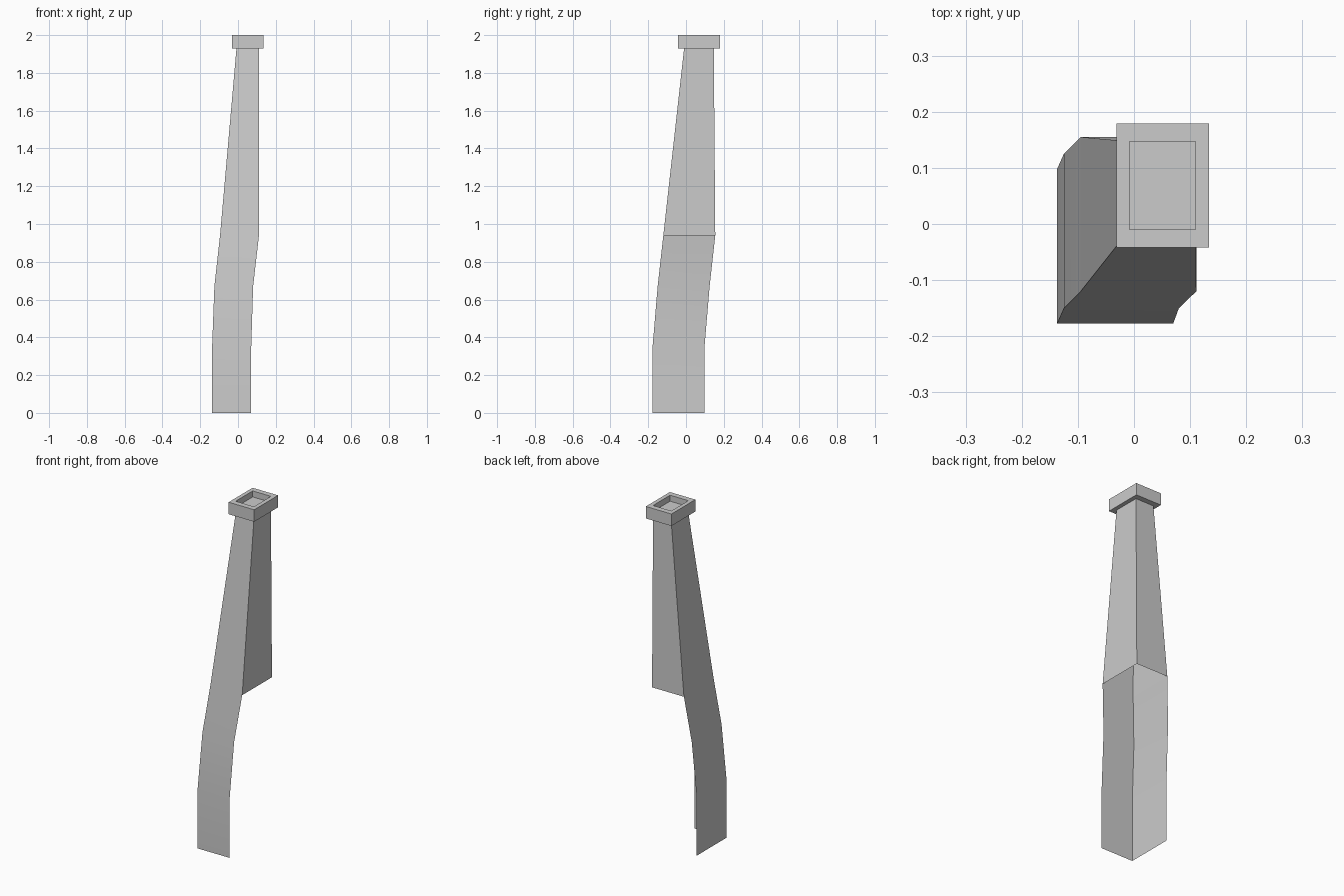
import bpy
import bmesh

cube = bpy.data.objects.get("Cube")
if cube:
    bpy.data.objects.remove(cube, do_unlink=True)

grey = bpy.data.materials.new("plain grey")
grey.use_nodes = True
colour = (0.6, 0.6, 0.6, 1)
grey.diffuse_color = colour
grey.node_tree.nodes["Principled BSDF"].inputs["Base Color"].default_value = colour


def loft(name, rings, sides=(0, 1, 2, 3), fill_last=False):
    """Join rectangles (x0, x1, y0, y1, z); sides are front, left, back, right."""
    bm = bmesh.new()
    loops = []
    for x0, x1, y0, y1, z in rings:
        corners = [(x0, y0), (x1, y0), (x1, y1), (x0, y1)]
        loops.append([bm.verts.new((x, y, z)) for x, y in corners])
    for low, high in zip(loops, loops[1:]):
        for i in sides:
            j = (i + 1) % 4
            bm.faces.new((low[i], low[j], high[j], high[i]))
    if fill_last:
        bm.faces.new(loops[-1])
    loose = [v for v in bm.verts if not v.link_faces]
    bmesh.ops.delete(bm, geom=loose, context='VERTS')
    mesh = bpy.data.meshes.new(name)
    bm.to_mesh(mesh)
    bm.free()
    mesh.materials.append(grey)
    obj = bpy.data.objects.new(name, mesh)
    bpy.context.collection.objects.link(obj)
    bpy.ops.object.select_all(action='DESELECT')
    obj.select_set(True)
    bpy.context.view_layer.objects.active = obj
    bpy.ops.object.shade_smooth_by_angle()
    return obj


foot = (-0.137, 0.07, -0.177, 0.098)
seam = (-0.095, 0.111, -0.12, 0.155, 0.94)
neck = (-0.008, 0.11, -0.01, 0.147)
rim = (-0.031, 0.134, -0.042, 0.179)

# Lower stack: only the front and right walls, open on the other two sides
loft("lower_walls", [foot + (0,), foot + (0.35,),
                     (-0.125, 0.08, -0.15, 0.125, 0.67), seam], sides=(0, 3))

# Tapering upper stack with four walls
loft("upper_shaft", [seam, neck + (1.93,)])

# Square rim with a shallow recess
loft("top_rim", [neck + (1.93,), rim + (1.93,), rim + (2,),
                 neck + (2,), neck + (1.965,)], fill_last=True)
